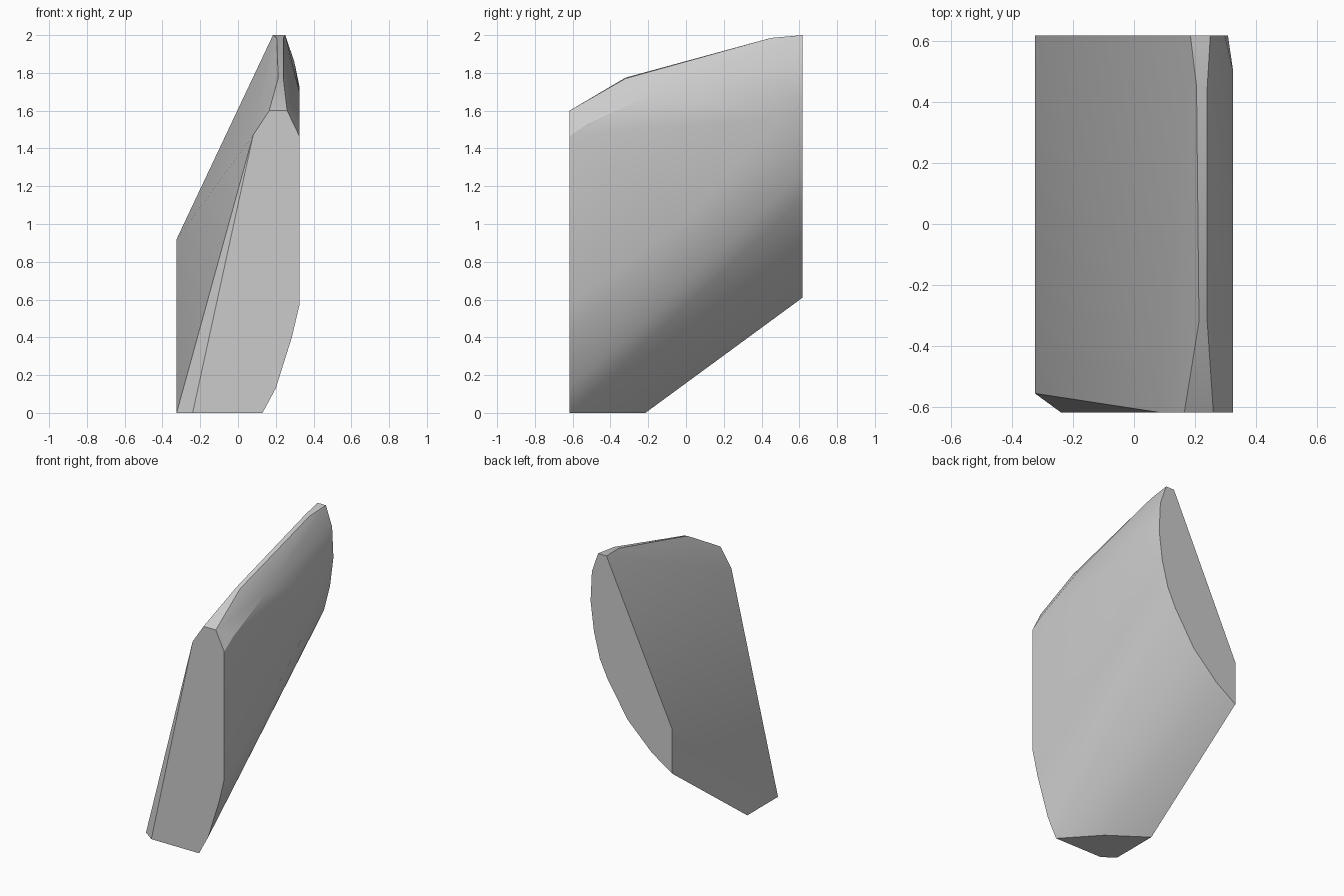
import bpy, bmesh, math

cube = bpy.data.objects.get("Cube")
if cube:
    bpy.data.objects.remove(cube, do_unlink=True)

W, D = 0.325, 0.617

# Outline (x, z) of the flat front end
front = [(-0.24, 0), (0.13, 0), (0.2, 0.13), (0.285, 0.4), (W, 0.57),
         (W, 1.465), (0.26, 1.6), (0.165, 1.6), (0.08, 1.47)]
# Outline (x, z) of the flat back end
back = [(-W, 0.92), (-W, 0.61), (-0.167, 0.715), (0.02, 0.895), (0.174, 1.135),
        (0.236, 1.265), (0.282, 1.445), (0.308, 1.65), (0.298, 1.86),
        (0.25, 2), (0.185, 2)]
# Flat right side (y, z), foot (x, y) and crest (x, y, z)
side = [(0, 1.02), (0.27, 1.25), (0.5, 1.57), (0.5, 1.73), (-0.15, 1.7), (-0.52, 1.53)]
foot = [(-W, -0.555), (-W, -0.215), (-0.08, -0.387)]
crest = [(0.213, -0.32, 1.775), (0.24, -0.32, 1.77), (0.205, 0.45, 1.985), (0.24, 0.45, 1.985)]

points = [(x, -D, z) for x, z in front] + [(x, D, z) for x, z in back]
points += [(W, y, z) for y, z in side] + [(x, y, 0) for x, y in foot] + crest

# Wrap the outlines in one faceted skin
bm = bmesh.new()
for p in points:
    bm.verts.new(p)
hull = bmesh.ops.convex_hull(bm, input=bm.verts[:])
spare = {v for v in hull["geom_interior"] + hull["geom_unused"]
         if isinstance(v, bmesh.types.BMVert)}
bmesh.ops.delete(bm, geom=list(spare), context="VERTS")
bmesh.ops.dissolve_limit(bm, angle_limit=math.radians(0.5),
                         verts=bm.verts[:], edges=bm.edges[:])
bmesh.ops.recalc_face_normals(bm, faces=bm.faces[:])
mesh = bpy.data.meshes.new("stone_shard")
bm.to_mesh(mesh)
bm.free()

# Plain grey stone
stone = bpy.data.materials.new("grey_stone")
stone.use_nodes = True
grey = (0.6, 0.6, 0.6, 1)
stone.diffuse_color = grey
stone.node_tree.nodes["Principled BSDF"].inputs["Base Color"].default_value = grey
mesh.materials.append(stone)

shard = bpy.data.objects.new("stone_shard", mesh)
bpy.context.collection.objects.link(shard)
bpy.ops.object.select_all(action="DESELECT")
shard.select_set(True)
bpy.context.view_layer.objects.active = shard
bpy.ops.object.shade_smooth_by_angle(angle=math.radians(30))
